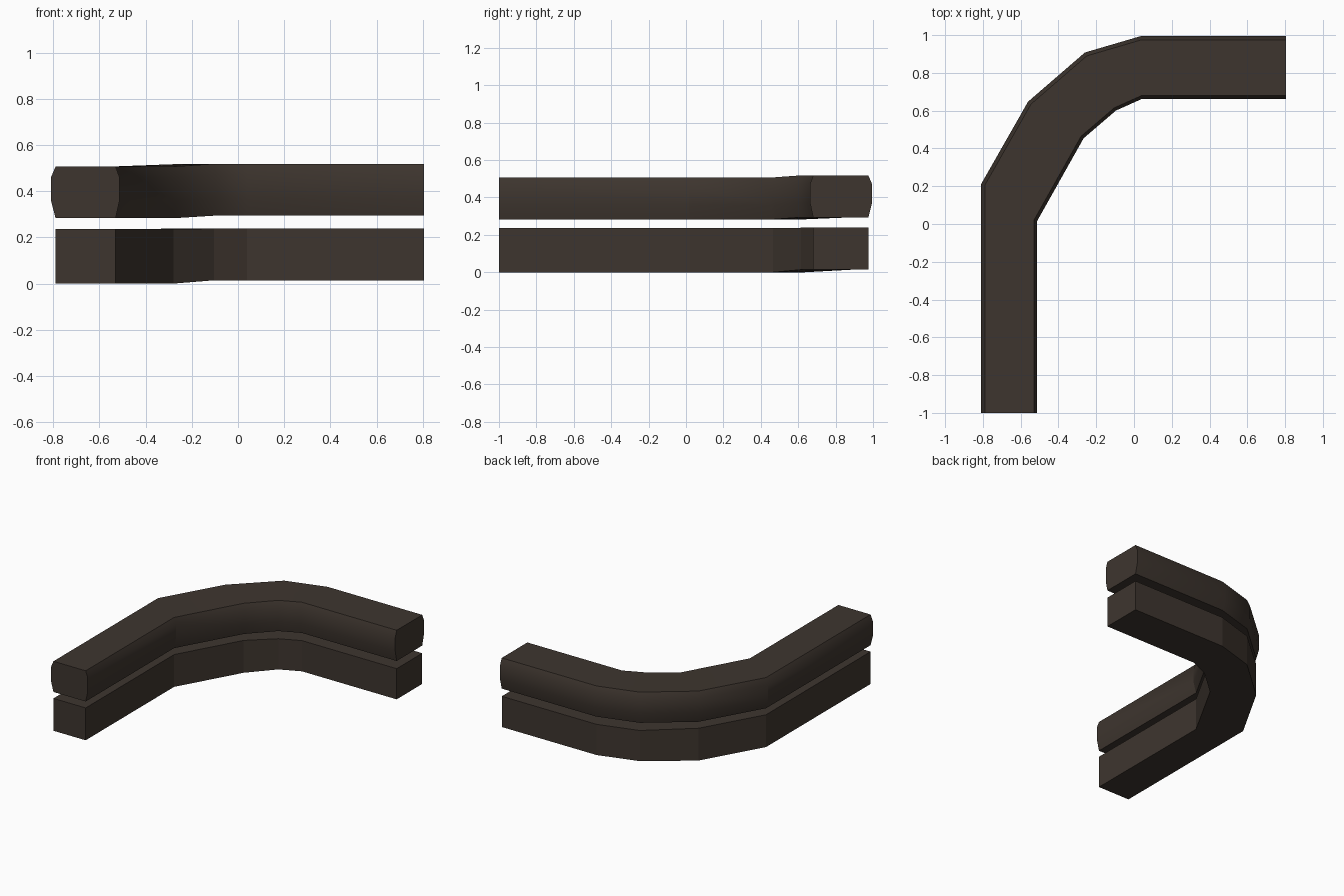
import bpy, bmesh, math
from mathutils import Vector

if "Cube" in bpy.data.objects:
    bpy.data.objects.remove(bpy.data.objects["Cube"])

mat = bpy.data.materials.new("dark_brown")
mat.diffuse_color = (0.048, 0.036, 0.028, 1)
mat.use_nodes = True
mat.node_tree.nodes["Principled BSDF"].inputs["Base Color"].default_value = mat.diffuse_color

# Plan outline of the bend, station by station: outer and inner edge
OUTER = [(-.79, -1), (-.79, .205), (-.545, .635), (-.25, .89), (.04, .975), (.805, .975)]
INNER = [(-.53, -1), (-.53, .02), (-.28, .465), (-.105, .615), (.04, .68), (.805, .68)]


def side_offset(path, i):
    """Mitred unit offset to the left of the path (the outer side of the bend)."""
    p = [Vector(q) for q in path]
    a = (p[i] - p[i - 1]).normalized() if i > 0 else None
    b = (p[i + 1] - p[i]).normalized() if i < len(p) - 1 else None
    a, b = a or b, b or a
    d = (a + b).normalized()
    return Vector((-d.y, d.x)) / d.dot(a)


def sweep(name, section, lift, smooth):
    """section: (side, bulge, z) points; later stations rise by lift(z)."""
    bm = bmesh.new()
    rings = []
    for i in range(len(OUTER)):
        ring = []
        for side, bulge, z in section:
            path = OUTER if side > 0 else INNER
            p = Vector(path[i]) + side_offset(path, i) * bulge * side
            ring.append(bm.verts.new((p.x, p.y, z + (lift(z) if i > 2 else 0))))
        rings.append(ring)
    n = len(section)
    for r, s in zip(rings, rings[1:]):
        for k in range(n):
            bm.faces.new((r[k], r[(k + 1) % n], s[(k + 1) % n], s[k]))
    bm.faces.new(rings[0])
    bm.faces.new(rings[-1])
    bmesh.ops.recalc_face_normals(bm, faces=bm.faces)
    me = bpy.data.meshes.new(name)
    bm.to_mesh(me)
    bm.free()
    me.materials.append(mat)
    ob = bpy.data.objects.new(name, me)
    bpy.context.collection.objects.link(ob)
    if smooth:
        bpy.ops.object.select_all(action='DESELECT')
        ob.select_set(True)
        bpy.context.view_layer.objects.active = ob
        bpy.ops.object.shade_smooth_by_angle(angle=math.radians(28))


# Lower rail: plain box section, underside rises slightly after the bend
sweep("lower_rail", [(1, 0, 0), (1, 0, .236), (-1, 0, .236), (-1, 0, 0)],
      lambda z: .014 if z < .1 else .002, False)

# Upper rail: section with bulging sides
half = [(0, .283), (.02, .36), (.02, .46), (0, .507)]
sweep("upper_rail", [(1, b, z) for b, z in half] + [(-1, b * .85, z) for b, z in reversed(half)],
      lambda z: .011, True)
